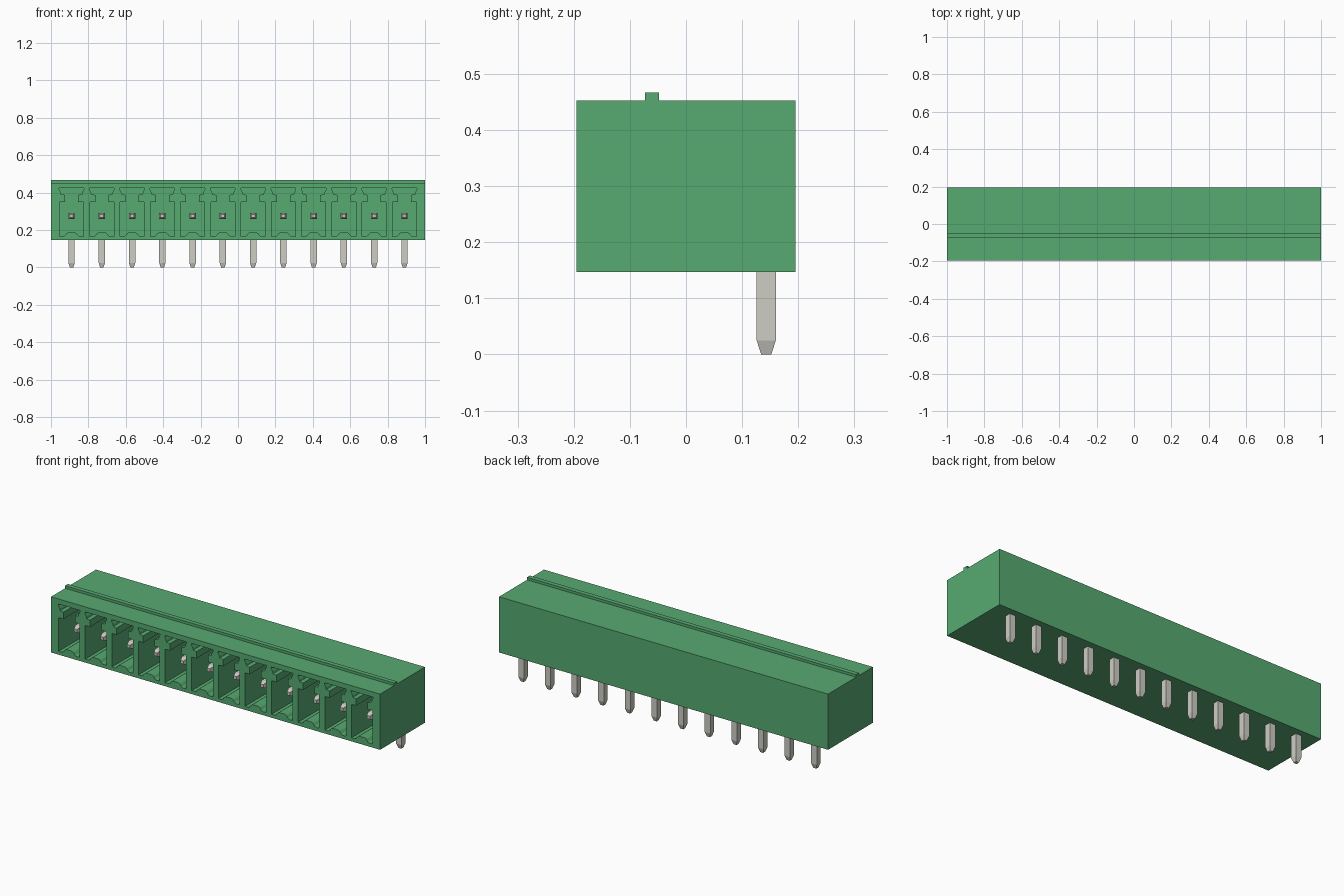
import bpy, bmesh, math
from mathutils import Matrix

if "Cube" in bpy.data.objects:
    bpy.data.objects.remove(bpy.data.objects["Cube"], do_unlink=True)

COUNT, PITCH = 12, 0.1618
XS = [(i - (COUNT - 1) / 2) * PITCH for i in range(COUNT)]
FRONT, BACK, BOTTOM, TOP = -0.195, 0.195, 0.147, 0.453
PIN_Z, PIN_Y, PIN_R = 0.275, 0.143, 0.017


def material(name, rgb):
    m = bpy.data.materials.new(name)
    m.use_nodes = True
    m.diffuse_color = (*rgb, 1)
    bsdf = next(n for n in m.node_tree.nodes if n.type == 'BSDF_PRINCIPLED')
    bsdf.inputs["Base Color"].default_value = (*rgb, 1)
    return m


GREEN = material("green plastic", (0.095, 0.40, 0.165))
METAL = material("tinned metal", (0.62, 0.61, 0.55))


def finish(name, bm, mat):
    bmesh.ops.recalc_face_normals(bm, faces=bm.faces)
    me = bpy.data.meshes.new(name)
    bm.to_mesh(me)
    bm.free()
    me.materials.append(mat)
    ob = bpy.data.objects.new(name, me)
    bpy.context.collection.objects.link(ob)
    return ob


def prism(bm, points, axis, start, end):
    """Extrude a 2D outline along x (points are y, z) or along y (points are x, z)."""
    if axis == 'x':
        verts = [bm.verts.new((start, a, b)) for a, b in points]
        step = (end - start, 0, 0)
    else:
        verts = [bm.verts.new((a, start, b)) for a, b in points]
        step = (0, end - start, 0)
    face = bm.faces.new(verts)
    new = bmesh.ops.extrude_face_region(bm, geom=[face])["geom"]
    bmesh.ops.translate(bm, vec=step,
                        verts=[v for v in new if isinstance(v, bmesh.types.BMVert)])


def square_loft(bm, rings, matrix):
    """Skin square rings given as (height, half width), then place them."""
    loops = [[bm.verts.new(matrix @ Matrix.Translation((sx * r, sy * r, h)).translation)
              for sx, sy in ((-1, -1), (1, -1), (1, 1), (-1, 1))] for h, r in rings]
    for a, b in zip(loops, loops[1:]):
        for i in range(4):
            j = (i + 1) % 4
            bm.faces.new((a[i], a[j], b[j], b[i]))
    bm.faces.new(loops[0][::-1])
    bm.faces.new(loops[-1])


# Housing with a raised rib along the top
bm = bmesh.new()
prism(bm, [(FRONT, BOTTOM), (BACK, BOTTOM), (BACK, TOP), (-0.048, TOP), (-0.048, 0.467),
           (-0.073, 0.467), (-0.073, TOP), (FRONT, TOP)], 'x', -1, 1)
housing = finish("housing", bm, GREEN)

# Keyed socket outline, right half from floor bump to wide top slot, then mirrored
half = [(0.018, 0.188), (0.026, 0.183), (0.035, 0.171), (0.044, 0.166), (0.064, 0.166),
        (0.064, 0.350), (0.035, 0.350), (0.035, 0.388), (0.055, 0.391), (0.058, 0.402),
        (0.066, 0.418), (0.066, 0.425)]
outline = half + [(-x, z) for x, z in reversed(half)]
bm = bmesh.new()
for cx in XS:
    prism(bm, [(cx + x, z) for x, z in outline], 'y', FRONT - 0.05, 0.09)
cutter = finish("socket_cutter", bm, GREEN)
cutter.hide_render = True

# Cut the sockets and remove the helper
mod = housing.modifiers.new("sockets", 'BOOLEAN')
mod.operation = 'DIFFERENCE'
mod.solver = 'EXACT'
mod.object = cutter
bpy.context.view_layer.objects.active = housing
housing.select_set(True)
bpy.ops.object.modifier_apply(modifier=mod.name)
bpy.data.objects.remove(cutter, do_unlink=True)

# Solder pins below and contact pins inside the sockets, with tapered tips
for i, cx in enumerate(XS, 1):
    bm = bmesh.new()
    square_loft(bm, [(0, 0.009), (0.025, PIN_R), (PIN_Z + PIN_R, PIN_R)],
                Matrix.Translation((cx, PIN_Y, 0)))
    tip = -0.14
    square_loft(bm, [(0, 0.009), (0.025, PIN_R), (PIN_Y - PIN_R - tip, PIN_R)],
                Matrix.Translation((cx, tip, PIN_Z)) @ Matrix.Rotation(-math.pi / 2, 4, 'X'))
    finish(f"pin_{i:02d}", bm, METAL)
